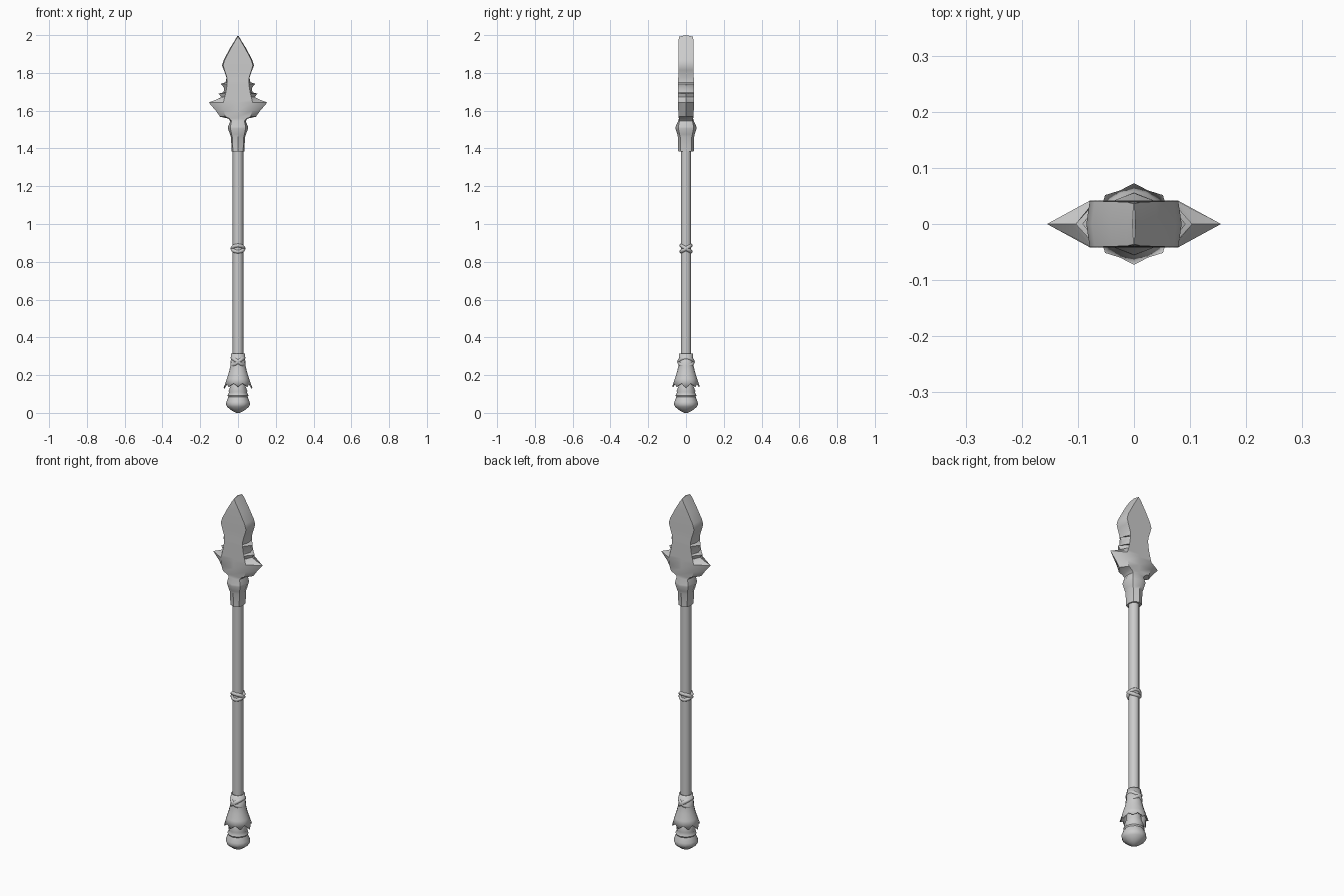
import bpy
from math import sin, cos, pi, radians, atan2

if "Cube" in bpy.data.objects:
    bpy.data.objects.remove(bpy.data.objects["Cube"])


def loft(name, rings, angle=35, caps=True):
    """Skin a stack of equal-length point rings (bottom to top)."""
    n = len(rings[0])
    verts = [p for r in rings for p in r]
    faces = []
    for k in range(len(rings) - 1):
        for i in range(n):
            j = (i + 1) % n
            faces.append((k*n + i, k*n + j, (k+1)*n + j, (k+1)*n + i))
    if caps:
        faces.append(tuple(reversed(range(n))))
        faces.append(tuple(range(len(verts) - n, len(verts))))
    me = bpy.data.meshes.new(name)
    me.from_pydata(verts, [], faces)
    ob = bpy.data.objects.new(name, me)
    bpy.context.collection.objects.link(ob)
    bpy.ops.object.select_all(action='DESELECT')
    ob.select_set(True)
    bpy.context.view_layer.objects.active = ob
    bpy.ops.object.shade_smooth_by_angle(angle=radians(angle))
    return ob


def circle(z, r, n, ry=None):
    ry = ry or r
    return [(r*cos(2*pi*i/n), ry*sin(2*pi*i/n), z) for i in range(n)]


def head_ring(z, edge, shoulder, y, mid, drop=0):
    """Eight-point section: sharp side edges, flat front and back."""
    return [(edge, 0, z), (shoulder, y, z - drop), (0, mid, z - drop), (-shoulder, y, z - drop),
            (-edge, 0, z), (-shoulder, -y, z - drop), (0, -mid, z - drop), (shoulder, -y, z - drop)]


# spear head: socket, collar, barbs, notched neck and blade in one skin
head = [(1.385, .034, .027, .029, .041), (1.46, .037, .03, .03, .043),
        (1.475, .042, .034, .034, .046), (1.505, .054, .04, .04, .056),
        (1.515, .053, .04, .04, .055), (1.545, .041, .034, .034, .042),
        (1.558, .05, .045, .037, .038), (1.568, .095, .066, .039, .039),
        (1.60, .118, .076, .041, .041), (1.643, .155, .078, .042, .042),
        (1.66, .112, .073, .042, .042), (1.672, .088, .07, .042, .042),
        (1.69, .104, .066, .042, .042), (1.697, .076, .064, .042, .042),
        (1.722, .074, .06, .042, .042), (1.742, .092, .058, .042, .042),
        (1.75, .066, .057, .042, .042), (1.775, .061, .059, .041, .041),
        (1.815, .075, .072, .041, .041), (1.84, .085, .079, .041, .041),
        (1.87, .075, .07, .041, .041), (1.93, .043, .038, .04, .04)]
rings = [head_ring(*h) for h in head]
rings += [head_ring(1.975, .015, .012, .039, .039), head_ring(2.0, .002, .001, .036, .037, .008)]
loft("spear_head", rings, 40)

# shaft
loft("shaft", [circle(z, .028, 10) for z in (.2, .6, 1.0, 1.4)], 50)


# crossed cord wraps
def wrap(name, z, axis, major, minor, tilt):
    for side in (-1, 1):
        rot = [0, 0, 0]
        rot[axis] = side * tilt
        bpy.ops.mesh.primitive_torus_add(major_segments=16, minor_segments=8, major_radius=major,
                                         minor_radius=minor, location=(0, 0, z), rotation=rot)
        ob = bpy.context.object
        ob.name = f"{name}_{'a' if side < 0 else 'b'}"
        bpy.ops.object.shade_smooth()


wrap("middle_wrap", .87, 0, .030, .010, radians(33))
wrap("lower_wrap", .27, 1, .036, .011, radians(36))

# ragged skirt: hem alternates long points and short notches
N = 16


def skirt_ring(z, r, hem=0, flare=0):
    pts = []
    for i in range(N):
        a = 2*pi*i/N
        point = 1 if i % 2 == 0 else 0
        long = 1.3 if i % 8 == 0 else .9
        rr = r + flare*point*long
        pts.append((rr*cos(a), rr*sin(a), z - hem*point*long))
    return pts


skirt = loft("ragged_skirt", [skirt_ring(.315, .030), skirt_ring(.25, .034), skirt_ring(.215, .042),
                              skirt_ring(.18, .053), skirt_ring(.155, .059, .02, .009)], 40, False)
thick = skirt.modifiers.new("thickness", 'SOLIDIFY')
thick.thickness = .006

# knobbly butt weight
butt = [(.002, .010), (.010, .030), (.032, .058), (.045, .063), (.058, .062), (.085, .051),
        (.092, .055), (.108, .047), (.115, .050), (.14, .040), (.2, .034)]
loft("butt_weight", [circle(z if i else 0, r, 12) for i, (z, r) in enumerate(butt)], 50)
